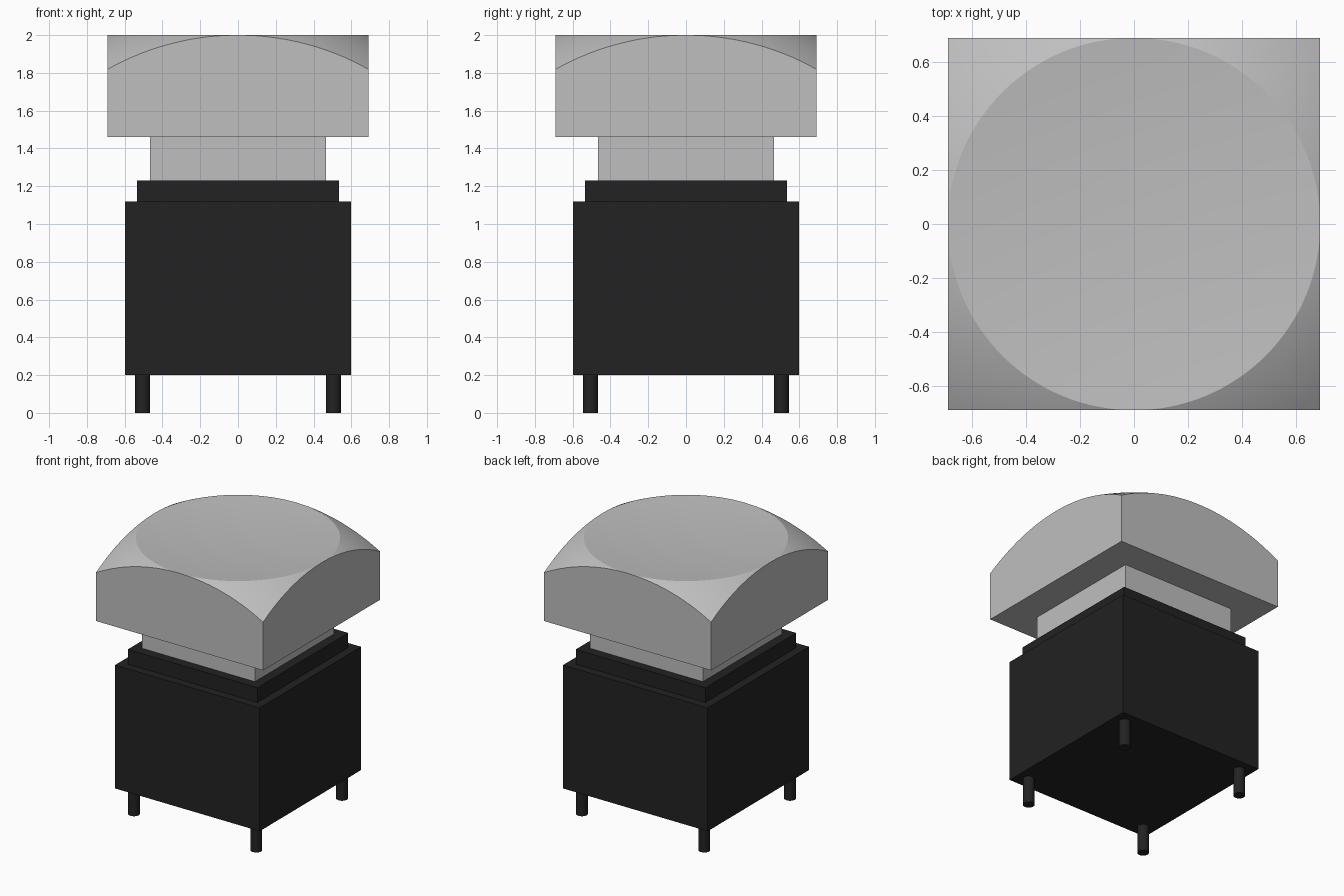
import bpy
import bmesh
import math

cube = bpy.data.objects.get("Cube")
if cube:
    bpy.data.objects.remove(cube, do_unlink=True)


def material(name, rgb):
    m = bpy.data.materials.new(name)
    m.use_nodes = True
    m.diffuse_color = (*rgb, 1)
    m.node_tree.nodes["Principled BSDF"].inputs["Base Color"].default_value = (*rgb, 1)
    return m


grey = material("light grey plastic", (0.52, 0.52, 0.52))
black = material("black plastic", (0.016, 0.016, 0.016))


def finish(bm, name, mat, smooth_angle=None):
    bmesh.ops.recalc_face_normals(bm, faces=bm.faces)
    me = bpy.data.meshes.new(name)
    bm.to_mesh(me)
    bm.free()
    me.materials.append(mat)
    ob = bpy.data.objects.new(name, me)
    bpy.context.collection.objects.link(ob)
    if smooth_angle:
        bpy.ops.object.select_all(action="DESELECT")
        ob.select_set(True)
        bpy.context.view_layer.objects.active = ob
        bpy.ops.object.shade_smooth_by_angle(angle=math.radians(smooth_angle))
    return ob


def block(name, half, z0, z1, mat):
    bm = bmesh.new()
    bmesh.ops.create_cube(bm, size=1)
    for v in bm.verts:
        v.co.x *= 2 * half
        v.co.y *= 2 * half
        v.co.z = z1 if v.co.z > 0 else z0
    return finish(bm, name, mat)


# Stacked square housing and stem
block("switch_body", 0.597, 0.20, 1.12, black)
block("body_collar", 0.535, 1.12, 1.23, black)
block("plunger_stem", 0.465, 1.23, 1.46, grey)

# Round pins under the four corners
for side, sx in (("left", 1), ("right", -1)):
    for end, sy in (("front", -1), ("back", 1)):
        bm = bmesh.new()
        bmesh.ops.create_cone(bm, cap_ends=True, segments=24, radius1=0.04,
                              radius2=0.04, depth=0.20)
        bmesh.ops.translate(bm, verts=bm.verts, vec=(0.505 * sx, 0.505 * sy, 0.10))
        finish(bm, f"pin_{end}_{side}", black, 30)

# Square cap: shallow round dish on top, spherical fall-off into the corners
HALF, BASE, TOP = 0.69, 1.46, 2.0
DISH, SPHERE, SEGS = 0.03, 1.57, 128


def top_height(r):
    if r <= HALF:
        return TOP - DISH * (1 - (r / HALF) ** 2)
    return TOP + math.sqrt(SPHERE**2 - r * r) - math.sqrt(SPHERE**2 - HALF**2)


bm = bmesh.new()
angles = [2 * math.pi * i / SEGS for i in range(SEGS)]
edge = [HALF / max(abs(math.cos(a)), abs(math.sin(a))) for a in angles]
rings = []


def add_ring(radii, z=None):
    rings.append([bm.verts.new((r * math.cos(a), r * math.sin(a),
                                top_height(r) if z is None else z))
                  for a, r in zip(angles, radii)])


for i in range(1, 9):
    add_ring([HALF * i / 8] * SEGS)
for i in range(1, 9):
    add_ring([HALF + (e - HALF) * i / 8 for e in edge])
add_ring(edge, BASE)

centre = bm.verts.new((0, 0, top_height(0)))
for i in range(SEGS):
    j = (i + 1) % SEGS
    bm.faces.new((centre, rings[0][i], rings[0][j]))
    for a, b in zip(rings, rings[1:]):
        bm.faces.new((a[i], b[i], b[j], a[j]))
bm.faces.new(rings[-1])
bmesh.ops.remove_doubles(bm, verts=bm.verts, dist=1e-5)
finish(bm, "button_cap", grey, 24)
